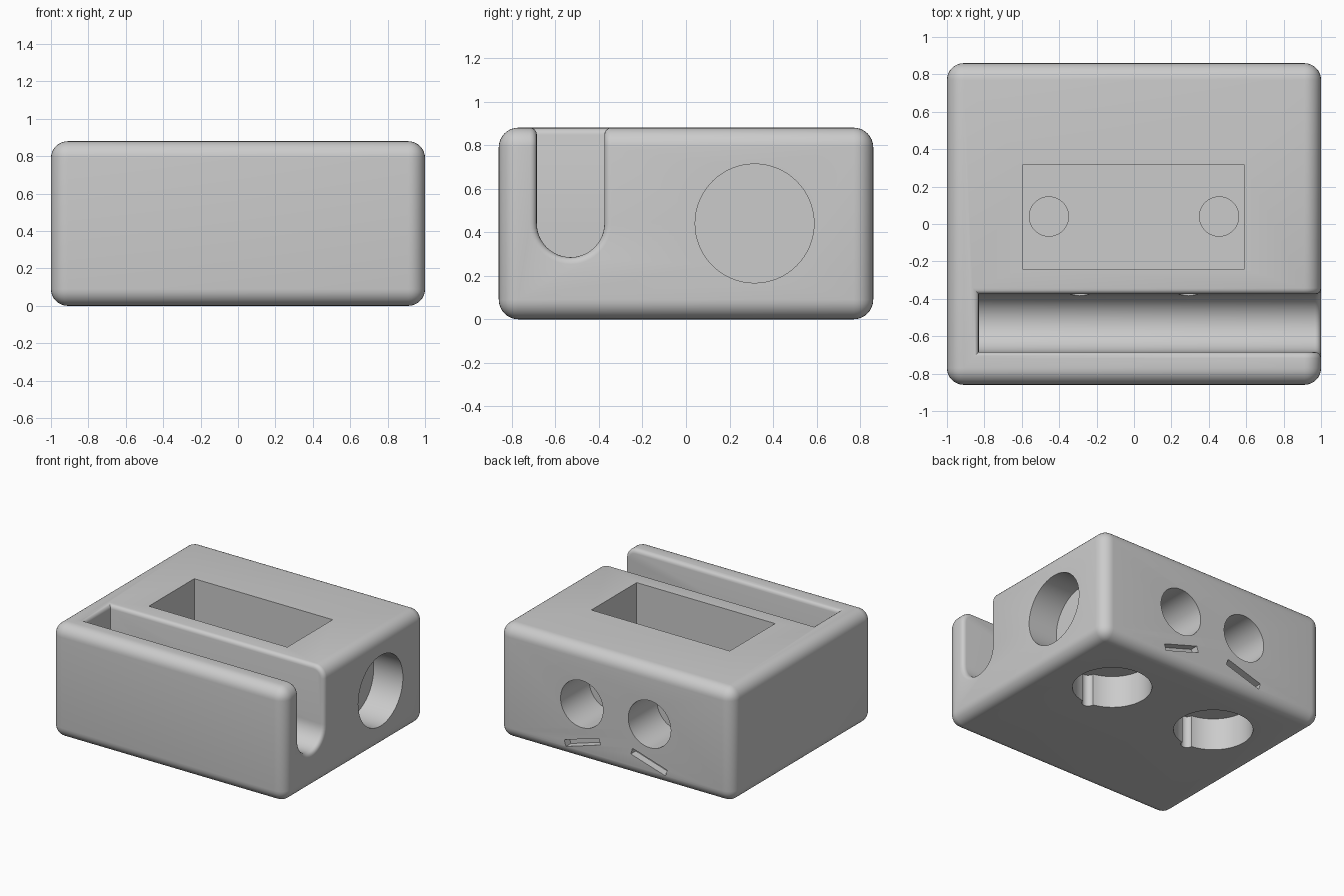
import bpy, bmesh, math
from mathutils import Vector, Matrix

if "Cube" in bpy.data.objects:
    bpy.data.objects.remove(bpy.data.objects["Cube"])

W, D, H = 2.0, 1.72, 0.88
MID = H / 2

grey = bpy.data.materials.new("plain grey")
grey.use_nodes = True
colour = (0.6, 0.6, 0.6, 1)
grey.diffuse_color = colour
grey.node_tree.nodes["Principled BSDF"].inputs["Base Color"].default_value = colour


def make(name, bm):
    bmesh.ops.recalc_face_normals(bm, faces=bm.faces)
    mesh = bpy.data.meshes.new(name)
    bm.to_mesh(mesh)
    bm.free()
    mesh.materials.append(grey)
    ob = bpy.data.objects.new(name, mesh)
    bpy.context.collection.objects.link(ob)
    return ob


def box(name, lo, hi, turn=0, bevel=0):
    lo, hi = Vector(lo), Vector(hi)
    bm = bmesh.new()
    bmesh.ops.create_cube(bm, size=1)
    bmesh.ops.scale(bm, vec=hi - lo, verts=bm.verts)
    if bevel:
        bmesh.ops.bevel(bm, geom=bm.edges[:], offset=bevel, segments=8,
                        profile=0.5, affect='EDGES')
    bmesh.ops.transform(bm, matrix=Matrix.Translation((lo + hi) / 2)
                        @ Matrix.Rotation(turn, 4, 'Y'), verts=bm.verts)
    return make(name, bm)


def rod(name, start, end, radius, sides=64):
    start, end = Vector(start), Vector(end)
    bm = bmesh.new()
    bmesh.ops.create_cone(bm, cap_ends=True, segments=sides, radius1=radius,
                          radius2=radius, depth=(end - start).length)
    turn = Vector((0, 0, 1)).rotation_difference(end - start).to_matrix().to_4x4()
    bmesh.ops.transform(bm, matrix=Matrix.Translation((start + end) / 2) @ turn,
                        verts=bm.verts)
    return make(name, bm)


def cut(target, cutter):
    cutter.hide_render = True
    mod = target.modifiers.new("cut", 'BOOLEAN')
    mod.operation, mod.solver, mod.object = 'DIFFERENCE', 'EXACT', cutter
    bpy.context.view_layer.objects.active = target
    bpy.ops.object.modifier_apply(modifier=mod.name)
    bpy.data.objects.remove(cutter)


# Rounded block
body = box("block_body", (-W / 2, -D / 2, 0), (W / 2, D / 2, H), bevel=0.09)

# Round-bottomed slot, open at the top and at one end
SLOT_Y, SLOT_R, SLOT_END = -0.53, 0.155, -0.83
bm = bmesh.new()
outline = [(SLOT_Y + SLOT_R, 1.2), (SLOT_Y - SLOT_R, 1.2)]
for i in range(25):
    a = math.pi * (1 + i / 24)
    outline.append((SLOT_Y + SLOT_R * math.cos(a), MID + SLOT_R * math.sin(a)))
face = bm.faces.new([bm.verts.new((SLOT_END, y, z)) for y, z in outline])
side = bmesh.ops.extrude_face_region(bm, geom=[face])
bmesh.ops.translate(bm, vec=(2.2, 0, 0),
                    verts=[v for v in side["geom"] if isinstance(v, bmesh.types.BMVert)])
cut(body, make("slot_cutter", bm))


# Soften the rim of the slot
def in_slot(face):
    c = face.calc_center_median()
    return (abs(c.y - SLOT_Y) < SLOT_R + 0.002 and SLOT_END - 0.002 < c.x < W / 2 - 0.01
            and 0.2 < c.z < H - 0.01)


bm = bmesh.new()
bm.from_mesh(body.data)
rim = [e for e in bm.edges if len(e.link_faces) == 2
       and in_slot(e.link_faces[0]) != in_slot(e.link_faces[1])]
bmesh.ops.bevel(bm, geom=rim, offset=0.032, segments=4, profile=0.5,
                affect='EDGES', clamp_overlap=False)
bm.to_mesh(body.data)
bm.free()

# Rectangular pocket in the top, and the round recess in the open end
cut(body, box("pocket_cutter", (-0.595, -0.24, 0.35), (0.59, 0.315, 1.2)))
cut(body, rod("end_recess_cutter", (0.75, 0.315, MID), (1.2, 0.315, MID), 0.273))

for s in (-1, 1):
    # Blind holes in the pocket floor
    cut(body, rod("floor_hole_cutter", (s * 0.455, 0.04, 0.31), (s * 0.455, 0.04, 0.5), 0.105))
    # Round recesses in the underside, each with a small groove
    cut(body, rod("base_recess_cutter", (s * 0.465, 0.315, -0.2), (s * 0.465, 0.315, 0.25), 0.28))
    cut(body, rod("groove_cutter", (s * 0.455, 0.04, -0.2), (s * 0.455, 0.04, 0.25), 0.045, 24))
    # Back holes with narrow bores running through to the slot
    cut(body, rod("back_hole_cutter", (s * 0.29, 0.51, MID), (s * 0.29, 1.2, MID), 0.182))
    cut(body, rod("bore_cutter", (s * 0.29, SLOT_Y, MID), (s * 0.29, 0.6, MID), 0.05, 24))
    # Slanted slits under the back holes
    cut(body, box("slit_cutter", (s * 0.285 - 0.155, 0.80, 0.12), (s * 0.285 + 0.155, 1.0, 0.17),
                  turn=s * math.radians(17)))

bpy.ops.object.select_all(action='DESELECT')
body.select_set(True)
bpy.context.view_layer.objects.active = body
bpy.ops.object.shade_smooth_by_angle(angle=math.radians(30))
